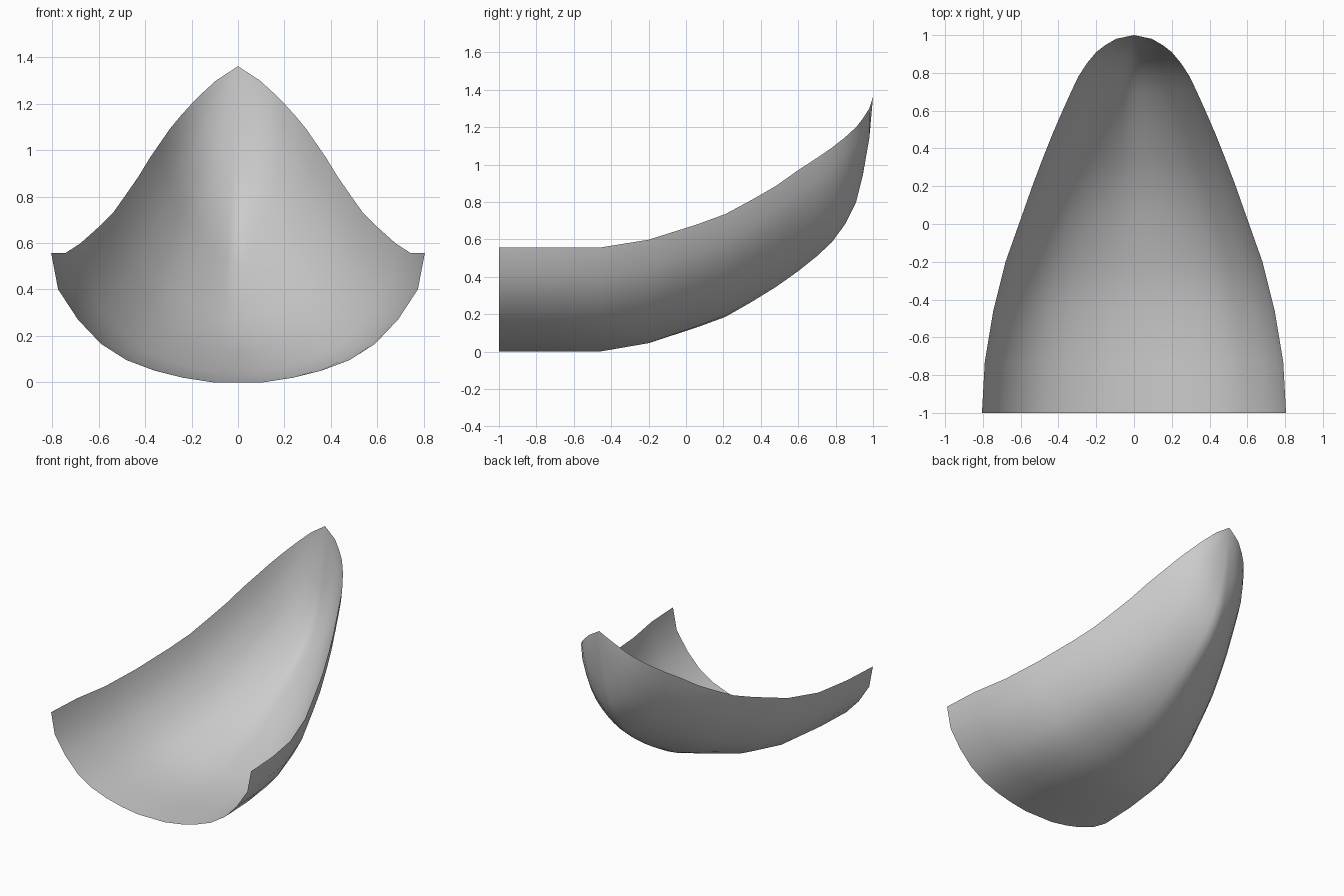
import bpy, bmesh

if "Cube" in bpy.data.objects:
    bpy.data.objects.remove(bpy.data.objects["Cube"])

# Hull stations from open end to bow: y, rim half-width, rim height, keel height
stations = [
    (-1.0, .805, .556, 0), (-.73, .79, .556, 0), (-.46, .745, .556, 0),
    (-.20, .68, .598, .045), (.06, .588, .68, .13), (.21, .535, .735, .185),
    (.35, .482, .81, .265), (.48, .43, .885, .345), (.60, .378, .97, .43),
    (.70, .333, 1.035, .51), (.78, .295, 1.09, .585), (.85, .25, 1.145, .68),
    (.91, .20, 1.2, .80), (.945, .155, 1.245, .94), (.98, .095, 1.3, 1.14),
]
# Half cross-section, keel to rim, in unit width and height
section = [(0, 0), (.137, 0), (.298, .036), (.447, .09), (.596, .171),
           (.733, .297), (.857, .486), (.963, .72), (1, 1)]
full = [(-x, z) for x, z in reversed(section[1:])] + section

bm = bmesh.new()
rows = []
for y, width, rim, keel in stations:
    vee = .3 * max(0, min(1, (y + .2) / 1.1))  # sections sharpen to a V at the bow
    rows.append([bm.verts.new((width * x, y,
                               keel + (rim - keel) * (z * (1 - vee) + abs(x) * vee)))
                 for x, z in full])

# Skin between stations, closed to a single point at the stem head
for a, b in zip(rows, rows[1:]):
    for i in range(len(full) - 1):
        bm.faces.new((a[i], a[i + 1], b[i + 1], b[i]))
tip = bm.verts.new((0, 1, 1.362))
for i in range(len(full) - 1):
    bm.faces.new((rows[-1][i], rows[-1][i + 1], tip))
bmesh.ops.recalc_face_normals(bm, faces=bm.faces)
for f in bm.faces:
    f.smooth = True

mesh = bpy.data.meshes.new("bow_hull")
bm.to_mesh(mesh)
bm.free()
hull = bpy.data.objects.new("bow_hull", mesh)
bpy.context.collection.objects.link(hull)
